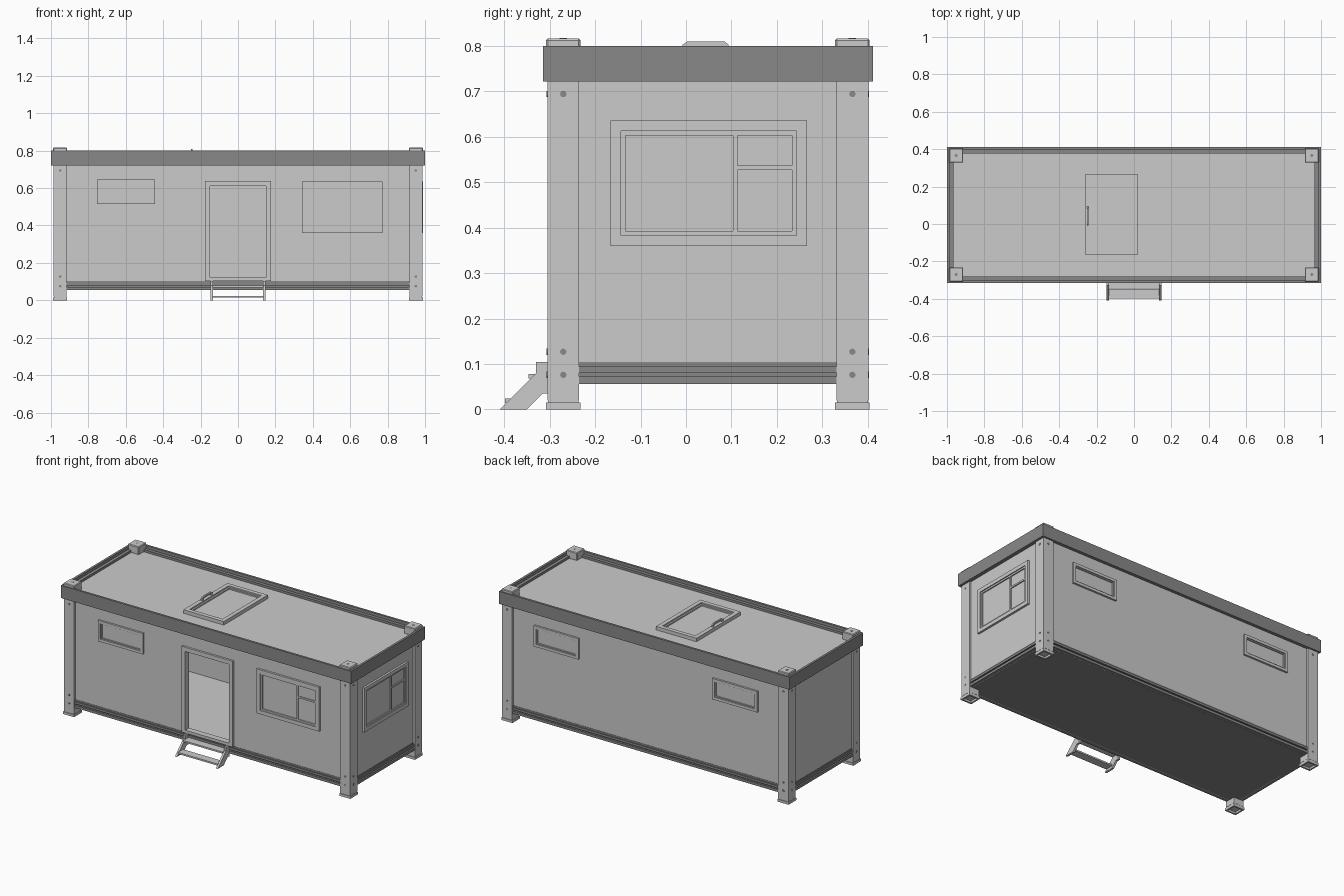
import bpy, bmesh, math
from mathutils import Matrix, Vector

if "Cube" in bpy.data.objects:
    bpy.data.objects.remove(bpy.data.objects["Cube"])

C = 0.048                      # y centre of the cabin body
WX, WY0, WY1 = 0.975, -0.292, 0.389   # outer wall planes


def material(name, v):
    m = bpy.data.materials.new(name)
    m.diffuse_color = (v, v, v, 1)
    m.use_nodes = True
    m.node_tree.nodes["Principled BSDF"].inputs["Base Color"].default_value = m.diffuse_color
    return m


LIGHT, MID, DARK = material("light_grey", 0.8), material("mid_grey", 0.6), material("dark_grey", 0.25)


def finish(name, bm, mat):
    bmesh.ops.recalc_face_normals(bm, faces=bm.faces)
    me = bpy.data.meshes.new(name)
    bm.to_mesh(me)
    bm.free()
    ob = bpy.data.objects.new(name, me)
    me.materials.append(mat)
    bpy.context.collection.objects.link(ob)
    return ob


def boxes(name, items, mat, bevel=0):
    """One object from boxes given as (x0, x1, y0, y1, z0, z1)."""
    bm = bmesh.new()
    for a, b, c, d, e, f in items:
        m = Matrix.Translation(((a + b) / 2, (c + d) / 2, (e + f) / 2)) @ Matrix.Diagonal(
            (abs(b - a), abs(d - c), abs(f - e), 1))
        bmesh.ops.create_cube(bm, size=1, matrix=m)
    ob = finish(name, bm, mat)
    if bevel:
        mod = ob.modifiers.new("bevel", 'BEVEL')
        mod.width, mod.segments = bevel, 1
    return ob


def prism_x(name, profile, x0, x1, mat):
    """Extrude a (y, z) profile along x."""
    bm = bmesh.new()
    f = bm.faces.new([bm.verts.new((x0, y, z)) for y, z in profile])
    ext = bmesh.ops.extrude_face_region(bm, geom=[f])
    bmesh.ops.translate(bm, vec=(x1 - x0, 0, 0),
                        verts=[v for v in ext["geom"] if isinstance(v, bmesh.types.BMVert)])
    return finish(name, bm, mat)


def ring(u0, u1, v0, v1, t):
    """Four (u0, u1, v0, v1) bars of a rectangular frame of width t."""
    return [(u0, u1, v0, v0 + t), (u0, u1, v1 - t, v1),
            (u0, u0 + t, v0 + t, v1 - t), (u1 - t, u1, v0 + t, v1 - t)]


def on_wall(side, bars, d0, d1):
    """Map (u, z) bars to boxes standing d0..d1 off the given wall."""
    out = []
    for a, b, e, f in bars:
        if side == "front":
            out.append((a, b, WY0 - d1, WY0 - d0, e, f))
        elif side == "back":
            out.append((a, b, WY1 + d0, WY1 + d1, e, f))
        else:
            out.append((WX + d0, WX + d1, a, b, e, f))
    return out


# floor slab, base rails with grooves
boxes("floor_slab", [(-0.965, 0.965, -0.28, 0.378, 0.056, 0.112)], LIGHT)
rails = []
for z0, z1, d in ((0.056, 0.072, 0.008), (0.072, 0.080, -0.004), (0.080, 0.094, 0.008), (0.094, 0.104, 0.002)):
    X, Y0, Y1 = WX + d, WY0 - d, WY1 + d
    rails += [(-X, X, Y0, -0.27, z0, z1), (-X, X, 0.368, Y1, z0, z1),
              (-X, -0.95, -0.27, 0.368, z0, z1), (0.95, X, -0.27, 0.368, z0, z1)]
boxes("base_rails", rails, DARK)
boxes("underside_panel", [(-0.96, 0.96, -0.275, 0.373, 0.0555, 0.06)], DARK)

# walls, with an open doorway in the front
T = 0.02
boxes("walls", [(-WX, -0.152, WY0, WY0 + T, 0.104, 0.73),
                (0.152, WX, WY0, WY0 + T, 0.104, 0.73),
                (-0.152, 0.152, WY0, WY0 + T, 0.612, 0.73),
                (-WX, WX, WY1 - T, WY1, 0.104, 0.73),
                (-WX, -WX + T, WY0 + T, WY1 - T, 0.104, 0.73),
                (WX - T, WX, WY0 + T, WY1 - T, 0.104, 0.73)], MID)

# door frame
boxes("door_frame", on_wall("front", [(-0.177, -0.150, 0.104, 0.638), (0.150, 0.177, 0.104, 0.638),
                                      (-0.150, 0.150, 0.612, 0.638)], -0.025, 0.013), LIGHT)
boxes("door_sill", on_wall("front", [(-0.150, 0.150, 0.104, 0.122)], -0.025, 0.013), LIGHT)

# large divided windows
for side, u0, u1 in (("front", 0.342, 0.772), ("right", -0.166, 0.266)):
    boxes(side + "_window_frame", on_wall(side, ring(u0, u1, 0.36, 0.636, 0.023), 0, 0.013), LIGHT)
    m = u0 + 0.274
    boxes(side + "_window_sash", on_wall(side, ring(u0 + 0.023, u1 - 0.023, 0.383, 0.613, 0.010)
          + [(m - 0.005, m + 0.005, 0.393, 0.603), (m + 0.005, u1 - 0.033, 0.527, 0.537)], 0, 0.007), MID)

# small high windows
for side, c in (("front", -0.598), ("back", -0.615), ("back", 0.615)):
    boxes(side + "_small_window", on_wall(side, ring(c - 0.155, c + 0.155, 0.515, 0.645, 0.017), 0, 0.012), LIGHT)
    boxes(side + "_small_sash", on_wall(side, ring(c - 0.138, c + 0.138, 0.532, 0.628, 0.006), 0, 0.006), MID)

# corner posts with hollow feet, roof castings and bolts
for sx in (-1, 1):
    for sy in (-1, 1):
        cx, cy = sx * 0.951, C + sy * 0.318
        boxes("corner_post", [(cx - 0.035, cx + 0.035, cy - 0.035, cy + 0.035, 0.02, 0.73)], LIGHT)
        h = 0.038
        boxes("post_foot", [(a, b, c, d, 0, 0.015) for a, b, c, d in
                            ring(cx - h, cx + h, cy - h, cy + h, 0.010)]
              + [(cx - 0.034, cx + 0.034, cy - 0.034, cy + 0.034, 0.012, 0.024)], LIGHT)
        boxes("roof_corner_block", [(cx - h, cx + h, cy - h, cy + h, 0.765, 0.816)], LIGHT, 0.004)
        bm = bmesh.new()
        for z in (0.694, 0.127, 0.076):
            for pos, axis in (((cx + sx * 0.035, cy, z), 'Y'), ((cx, cy + sy * 0.035, z), 'X')):
                bmesh.ops.create_cone(bm, cap_ends=True, segments=12, radius1=0.007, radius2=0.007, depth=0.003,
                                      matrix=Matrix.Translation(pos) @ Matrix.Rotation(math.pi / 2, 4, axis))
        bmesh.ops.create_cone(bm, cap_ends=True, segments=12, radius1=0.008, radius2=0.008, depth=0.002,
                              matrix=Matrix.Translation((cx, cy, 0.816)))
        finish("post_bolts", bm, DARK)

# roof: stepped dark rim around a recessed panel
def rim(x, y, t, z0, z1):
    return [(a, b, c, d, z0, z1) for a, b, c, d in ring(-x, x, C - y, C + y, t)]


boxes("roof_fascia", rim(1.0, 0.363, 0.014, 0.722, 0.80), DARK)
boxes("roof_inner_ledge", rim(0.986, 0.349, 0.020, 0.724, 0.782), DARK)
boxes("roof_panel", [(-0.966, 0.966, C - 0.329, C + 0.329, 0.722, 0.768)], MID)

# roof hatch with handle
boxes("hatch_frame", [(a, b, c, d, 0.766, 0.79) for a, b, c, d in
                      ring(-0.26, 0.018, -0.166, 0.268, 0.026)], LIGHT)
boxes("hatch_inner_frame", [(a, b, c, d, 0.766, 0.782) for a, b, c, d in
                            ring(-0.234, -0.008, -0.14, 0.242, 0.010)], MID)
boxes("hatch_panel", [(-0.226, -0.016, -0.132, 0.234, 0.766, 0.774)], LIGHT)
prism_x("hatch_handle", [(-0.008, 0.788), (-0.008, 0.802), (0.004, 0.810), (0.084, 0.810), (0.094, 0.802),
                         (0.094, 0.788), (0.084, 0.788), (0.080, 0.800), (0.008, 0.800), (0.004, 0.788)],
        -0.251, -0.242, LIGHT)

# entrance steps
stringer = [(-0.41, 0.0), (-0.35, 0.0), (-0.315, 0.035), (-0.295, 0.035), (-0.295, 0.104), (-0.33, 0.104),
            (-0.33, 0.080)]
for s in (-1, 1):
    prism_x("step_stringer", stringer, s * 0.134, s * 0.147, LIGHT)
boxes("step_treads", [(-0.136, 0.136, -0.398, -0.348, 0.014, 0.024),
                      (-0.136, 0.136, -0.346, -0.295, 0.068, 0.078)], LIGHT)
